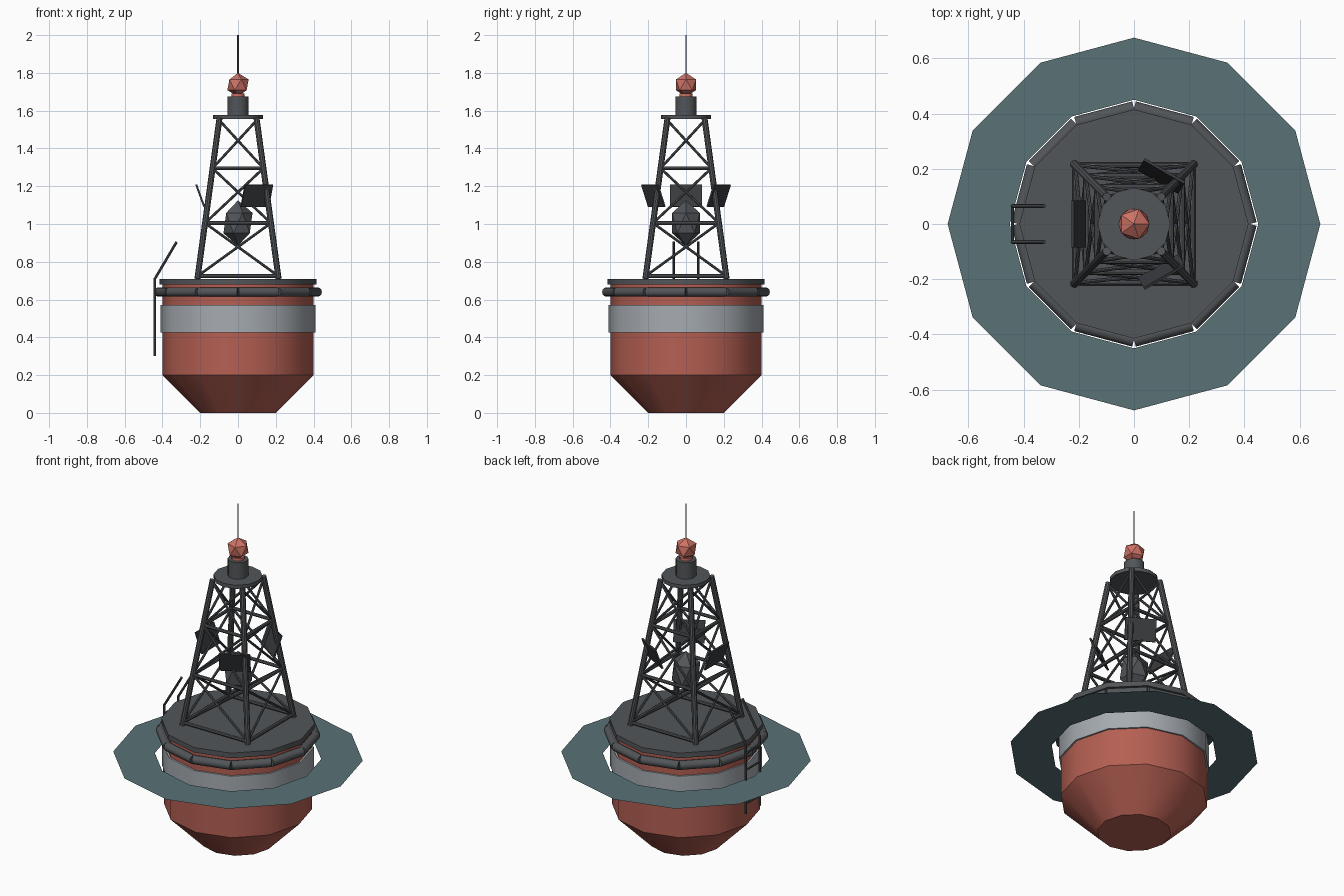
import bpy, bmesh, math
from mathutils import Vector, Matrix

cube = bpy.data.objects.get("Cube")
if cube:
    bpy.data.objects.remove(cube, do_unlink=True)


def material(name, rgb):
    m = bpy.data.materials.new(name)
    m.use_nodes = True
    colour = (*rgb, 1.0)
    m.diffuse_color = colour
    m.node_tree.nodes["Principled BSDF"].inputs["Base Color"].default_value = colour
    return m


RED = material("hull red", (0.46, 0.115, 0.085))
CORAL = material("lamp coral", (0.62, 0.17, 0.13))
BAND = material("band grey", (0.38, 0.41, 0.44))
STEEL = material("dark steel", (0.085, 0.092, 0.10))
PANEL = material("panel black", (0.04, 0.043, 0.047))
WATER = material("water teal", (0.10, 0.17, 0.185))


def finish(name, bm, mat, smooth=True):
    bmesh.ops.recalc_face_normals(bm, faces=bm.faces)
    mesh = bpy.data.meshes.new(name)
    bm.to_mesh(mesh)
    bm.free()
    mesh.materials.append(mat)
    ob = bpy.data.objects.new(name, mesh)
    bpy.context.collection.objects.link(ob)
    if smooth:
        bpy.ops.object.select_all(action='DESELECT')
        ob.select_set(True)
        bpy.context.view_layer.objects.active = ob
        bpy.ops.object.shade_smooth_by_angle(angle=math.radians(35))
    return ob


def polar(r, a, z=0.0):
    return Vector((r * math.cos(a), r * math.sin(a), z))


def lathe(name, profile, mat, sides=12):
    """Capped solid of revolution from (radius, height) points."""
    bm = bmesh.new()
    rings = [[bm.verts.new(polar(r, math.tau * i / sides, z)) for i in range(sides)]
             for r, z in profile]
    for low, high in zip(rings, rings[1:]):
        for i in range(sides):
            j = (i + 1) % sides
            bm.faces.new((low[i], low[j], high[j], high[i]))
    bm.faces.new(rings[0][::-1])
    bm.faces.new(rings[-1])
    return finish(name, bm, mat)


def rod(bm, a, b, r, sides=8):
    a, b = Vector(a), Vector(b)
    d = b - a
    m = Matrix.Translation((a + b) / 2) @ d.to_track_quat('Z', 'Y').to_matrix().to_4x4()
    bmesh.ops.create_cone(bm, cap_ends=True, segments=sides, radius1=r, radius2=r,
                          depth=d.length, matrix=m)


def ico(name, r, z, stretch, mat):
    bm = bmesh.new()
    m = Matrix.Translation((0, 0, z)) @ Matrix.Diagonal((1, 1, stretch, 1))
    bmesh.ops.create_icosphere(bm, subdivisions=1, radius=r, matrix=m)
    return finish(name, bm, mat, smooth=False)


# Float body
lathe("hull", [(0.2, 0), (0.4, 0.2), (0.4, 0.68)], RED)
lathe("hull_band", [(0.41, 0.425), (0.41, 0.57)], BAND)
lathe("deck", [(0.415, 0.68), (0.415, 0.71)], STEEL)

# Segmented fender below the deck
bm = bmesh.new()
for i in range(12):
    rod(bm, polar(0.42, math.tau * i / 12, 0.64),
        polar(0.42, math.tau * (i + 1) / 12, 0.64), 0.025, 12)
finish("fender", bm, STEEL)

# Flat water ring
bm = bmesh.new()
inner, outer = [[bm.verts.new(polar(r, math.tau * i / 12, 0.5)) for i in range(12)]
                for r in (0.45, 0.675)]
for i in range(12):
    j = (i + 1) % 12
    bm.faces.new((inner[i], outer[i], outer[j], inner[j]))
water = finish("water_ring", bm, WATER, smooth=False)
if water.data.polygons[0].normal.z < 0:
    water.data.flip_normals()


# Lattice tower
def corner(k, z):
    half = 0.215 + (0.098 - 0.215) * (z - 0.71) / 0.85
    a = math.radians(45 + 90 * k)
    return polar(half * math.sqrt(2), a, z)


legs, rails, braces = bmesh.new(), bmesh.new(), bmesh.new()
levels = (0.725, 1.005, 1.295, 1.55)
for k in range(4):
    rod(legs, corner(k, 0.71), corner(k, 1.56), 0.016, 10)
    for z in levels[:3]:
        rod(rails, corner(k, z), corner(k + 1, z), 0.01)
    for low, high in zip(levels, levels[1:]):
        rod(braces, corner(k, low), corner(k + 1, high), 0.007)
        rod(braces, corner(k + 1, low), corner(k, high), 0.007)
finish("tower_legs", legs, STEEL)
finish("tower_rails", rails, STEEL)
finish("tower_braces", braces, STEEL)

# Head of the tower
lathe("top_platform", [(0.132, 1.555), (0.132, 1.577)], STEEL)
lathe("lantern_base", [(0.056, 1.577), (0.056, 1.675)], STEEL)
lathe("lamp_collar", [(0.035, 1.675), (0.035, 1.69)], CORAL)
ico("lamp", 0.063, 1.737, 1.0, CORAL)
lathe("antenna", [(0.004, 1.79), (0.004, 2.0)], STEEL, 6)

# Reflector hung inside the tower
ico("reflector", 0.086, 1.005, 1.4, STEEL)

# Three tilted panels
for i in range(3):
    a = math.radians(60 + 120 * i)
    bm = bmesh.new()
    bmesh.ops.create_cube(bm, size=1, matrix=(
        Matrix.Translation(polar(0.2, a, 1.15)) @ Matrix.Rotation(a, 4, 'Z')
        @ Matrix.Rotation(math.radians(20), 4, 'Y')
        @ Matrix.Diagonal((0.01, 0.17, 0.125, 1))))
    finish(f"panel_{i + 1}", bm, PANEL, smooth=False)

# Boarding ladder with bent handrails
bm = bmesh.new()
for y in (-0.065, 0.065):
    rod(bm, (-0.44, y, 0.3), (-0.44, y, 0.715), 0.007)
    rod(bm, (-0.44, y, 0.71), (-0.325, y, 0.905), 0.007)
for i in range(4):
    z = 0.36 + 0.1 * i
    rod(bm, (-0.44, -0.065, z), (-0.44, 0.065, z), 0.006)
finish("ladder", bm, STEEL)
